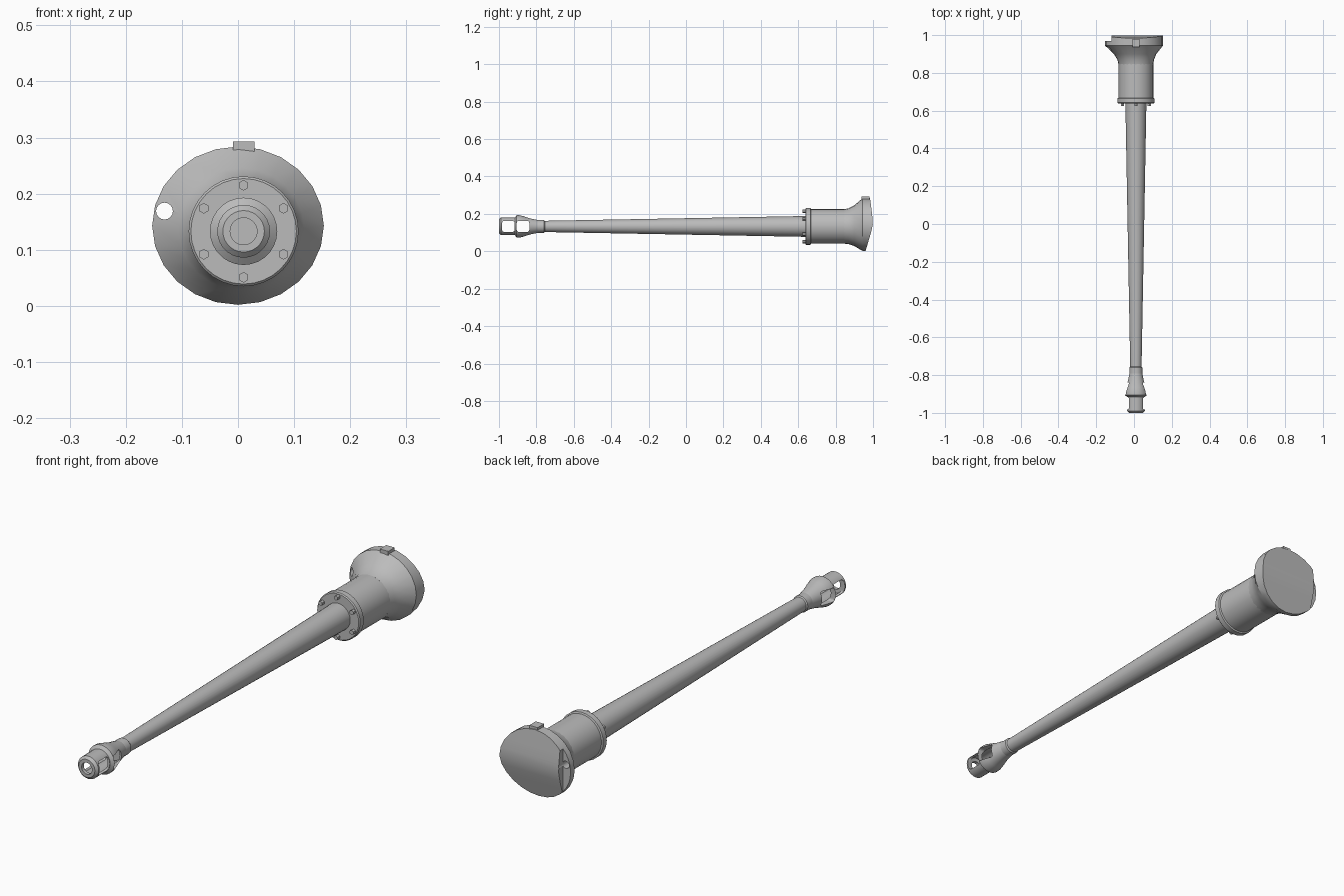
import bpy, bmesh, math
from mathutils import Matrix, Vector

if "Cube" in bpy.data.objects:
    bpy.data.objects.remove(bpy.data.objects["Cube"])

AX, AZ = 0.01, 0.133          # axis of the barrel
grey = bpy.data.materials.new("light_grey")
grey.diffuse_color = (0.5, 0.5, 0.5, 1)
grey.use_nodes = True
grey.node_tree.nodes["Principled BSDF"].inputs["Base Color"].default_value = grey.diffuse_color


def make(name, bm, smooth=True):
    bmesh.ops.recalc_face_normals(bm, faces=bm.faces)
    me = bpy.data.meshes.new(name)
    bm.to_mesh(me)
    bm.free()
    me.materials.append(grey)
    ob = bpy.data.objects.new(name, me)
    bpy.context.collection.objects.link(ob)
    if smooth:
        shade(ob)
    return ob


def shade(ob):
    bpy.ops.object.select_all(action='DESELECT')
    ob.select_set(True)
    bpy.context.view_layer.objects.active = ob
    bpy.ops.object.shade_smooth_by_angle(angle=math.radians(32))


def lathe(name, prof, n=28, closed=False):
    """Revolve (y, radius) points around the barrel axis."""
    bm = bmesh.new()
    rings = [[bm.verts.new((AX + r * math.cos(2 * math.pi * i / n), y,
                            AZ + r * math.sin(2 * math.pi * i / n)))
              for i in range(n)] for y, r in prof]
    pairs = list(zip(rings, rings[1:]))
    if closed:
        pairs.append((rings[-1], rings[0]))
    for a, b in pairs:
        for i in range(n):
            j = (i + 1) % n
            bm.faces.new((a[i], a[j], b[j], b[i]))
    if not closed:
        bm.faces.new(rings[0])
        bm.faces.new(rings[-1])
    return make(name, bm)


def box(name, x, y, z, bevel_y=0):
    """Box from ranges; bevel_y rounds the edges that run along x."""
    bm = bmesh.new()
    bmesh.ops.create_cube(bm, size=1)
    for v in bm.verts:
        v.co = Vector([(r[0] + r[1]) / 2 + c * (r[1] - r[0])
                       for c, r in zip(v.co, (x, y, z))])
    if bevel_y:
        es = [e for e in bm.edges
              if abs(e.verts[0].co.x - e.verts[1].co.x) > 1e-5]
        bmesh.ops.bevel(bm, geom=es, offset=bevel_y, segments=3,
                        profile=0.5, affect='EDGES')
    return make(name, bm, False)


def cylinder(name, x, y0, y1, z, r, n):
    bm = bmesh.new()
    m = (Matrix.Translation((x, (y0 + y1) / 2, z))
         @ Matrix.Rotation(math.pi / 2, 4, 'X'))
    bmesh.ops.create_cone(bm, cap_ends=True, segments=n, radius1=r,
                          radius2=r, depth=y1 - y0, matrix=m)
    return make(name, bm)


def cut(ob, cutter):
    mod = ob.modifiers.new("cut", 'BOOLEAN')
    mod.operation, mod.solver, mod.object = 'DIFFERENCE', 'EXACT', cutter
    bpy.context.view_layer.objects.active = ob
    bpy.ops.object.modifier_apply(modifier=mod.name)
    bpy.data.objects.remove(cutter)


# Tapered barrel, ending in a short neck
lathe("barrel", [(0.66, 0.056), (-0.755, 0.030), (-0.76, 0.034),
                 (-0.825, 0.034)])

# Hollow muzzle brake with two windows through its sides
brake = lathe("muzzle_brake", [
    (-0.79, 0.0335), (-0.80, 0.036), (-0.83, 0.042), (-0.865, 0.053),
    (-0.89, 0.060), (-0.905, 0.060), (-0.915, 0.047), (-0.99, 0.047),
    (-1.0, 0.037), (-1.0, 0.024), (-0.985, 0.024), (-0.983, 0.038),
    (-0.82, 0.037), (-0.815, 0.028), (-0.79, 0.028)], closed=True)
for y in ((-0.983, -0.917), (-0.905, -0.838)):
    cut(brake, box("window_cutter", (-0.2, 0.2), y,
                   (AZ - 0.029, AZ + 0.029), 0.01))
shade(brake)

# Sleeve and bolted collar
lathe("sleeve", [(0.65, 0.092), (0.86, 0.092)], 32)
lathe("collar", [(0.638, 0.094), (0.642, 0.098), (0.665, 0.098),
                 (0.668, 0.093)], 32)
for k in range(6):
    a = math.radians(90 + 60 * k)
    cylinder("collar_bolt", AX + 0.082 * math.cos(a), 0.624, 0.645,
             AZ + 0.082 * math.sin(a), 0.0095, 6)


# Flared mount with a bent back face
def back_y(z):
    d = z - 0.15
    s = 0.13 if d > 0 else 0.30
    return 0.999 - s * (math.sqrt(d * d + 0.0004) - 0.02)


N = 24
bm = bmesh.new()
rings = []
for y, cx, cz, rx, rz in ((0.845, AX, AZ, 0.092, 0.092),
                          (0.87, 0.009, 0.134, 0.097, 0.096),
                          (0.90, 0.006, 0.137, 0.112, 0.109),
                          (0.944, 0, 0.143, 0.153, 0.141),
                          (None, 0, 0.143, 0.153, 0.141)):
    ring = []
    for i in range(N):
        a = 2 * math.pi * i / N
        x, z = cx + rx * math.sin(a), cz + rz * math.cos(a)
        ring.append(bm.verts.new((x, back_y(z) if y is None else y, z)))
    rings.append(ring)
for a, b in zip(rings, rings[1:]):
    for i in range(N):
        j = (i + 1) % N
        bm.faces.new((a[i], a[j], b[j], b[i]))
bm.faces.new(rings[0])
back = rings[-1]
for i in range(N // 2):       # horizontal strips close the back
    loop = [back[i], back[i + 1], back[-i - 1], back[-i]]
    bm.faces.new(list(dict.fromkeys(loop)))
mount = make("flared_mount", bm)
# Side step and sight hole
cut(mount, box("step_cutter", (-0.3, -0.118), (0.970, 1.2), (-0.1, 0.4)))
cut(mount, cylinder("hole_cutter", -0.131, 0.8, 1.1, 0.169, 0.015, 16))
shade(mount)

# Lug on top of the mount
box("top_lug", (-0.009, 0.029), (0.938, 0.98), (0.262, 0.293))
